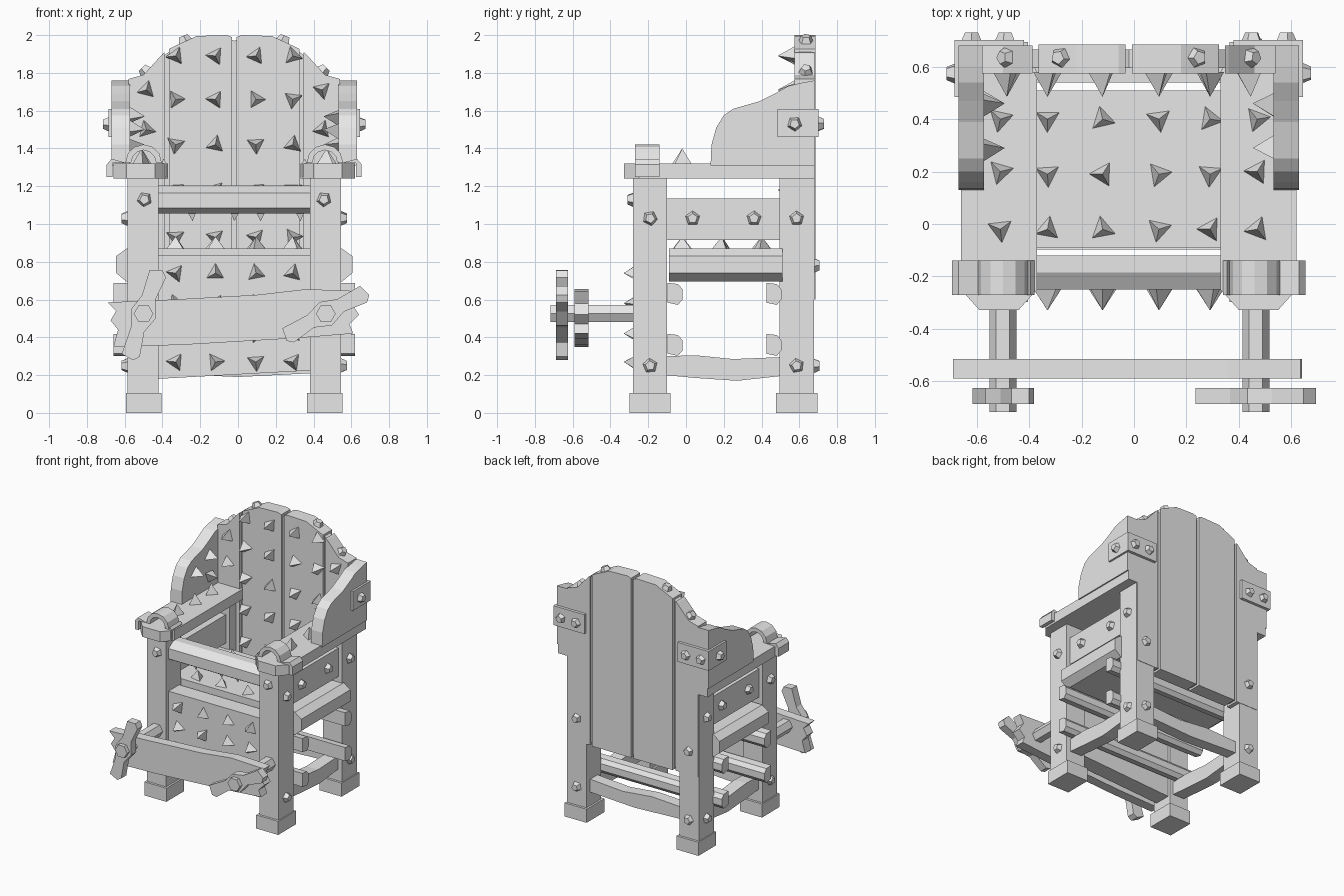
import bpy, bmesh, random
from math import cos, sin, pi, radians
from mathutils import Vector, Matrix

random.seed(4)
if "Cube" in bpy.data.objects:
    bpy.data.objects.remove(bpy.data.objects["Cube"])

grey = bpy.data.materials.new("plain grey")
grey.use_nodes = True
grey.diffuse_color = (0.8, 0.8, 0.8, 1)
grey.node_tree.nodes["Principled BSDF"].inputs["Base Color"].default_value = (0.8, 0.8, 0.8, 1)

CX = -0.02  # symmetry line of the chair body
SIDES = ((-1, "right"), (1, "left"))


def X(s, a):
    return CX + s * a


def finish(name, bm):
    bmesh.ops.recalc_face_normals(bm, faces=bm.faces)
    me = bpy.data.meshes.new(name)
    bm.to_mesh(me)
    bm.free()
    me.materials.append(grey)
    ob = bpy.data.objects.new(name, me)
    bpy.context.collection.objects.link(ob)
    return ob


def prism(name, axis, pts, lo, hi):
    """Extrude a 2D outline along an axis from lo to hi."""
    def place(p, t):
        return {"X": (t, p[0], p[1]), "Y": (p[0], t, p[1]), "Z": (p[0], p[1], t)}[axis]
    bm = bmesh.new()
    a = [bm.verts.new(place(p, lo)) for p in pts]
    b = [bm.verts.new(place(p, hi)) for p in pts]
    bm.faces.new(a)
    bm.faces.new(b)
    for i in range(len(pts)):
        j = (i + 1) % len(pts)
        bm.faces.new((a[i], a[j], b[j], b[i]))
    return finish(name, bm)


def box(name, x0, x1, y0, y1, z0, z1):
    return prism(name, "Z", [(x0, y0), (x1, y0), (x1, y1), (x0, y1)], z0, z1)


def cones(name, places, sides, r1, r2, depth):
    """One object holding cones that stand on each point along a direction."""
    bm = bmesh.new()
    for point, way in places:
        way = Vector(way).normalized()
        turn = way.to_track_quat("Z", "Y").to_matrix().to_4x4()
        roll = Matrix.Rotation(random.uniform(0, 2 * pi), 4, "Z")
        mat = Matrix.Translation(Vector(point) + way * (depth / 2 - 0.005)) @ turn @ roll
        bmesh.ops.create_cone(bm, cap_ends=True, segments=sides, radius1=r1,
                              radius2=r2, depth=depth, matrix=mat)
    return finish(name, bm)


def spikes(name, places, depth=0.095):
    return cones(name, places, 3, 0.055, 0, depth)


# Backrest planks under an arched top
ARCH = [(0, 1.985), (0.04, 2.0), (0.2, 1.995), (0.34, 1.93), (0.38, 1.9), (0.48, 1.79), (0.57, 1.765)]


def arch(a):
    for (a0, z0), (a1, z1) in zip(ARCH, ARCH[1:]):
        if a <= a1:
            return z0 + (z1 - z0) * (a - a0) / (a1 - a0)
    return ARCH[-1][1]


def plank(name, s, a0, a1, y0, y1, drop=0.0):
    stops = [a0] + [a for a, z in ARCH if a0 < a < a1] + [a1]
    top = [(X(s, a), arch(a) - drop) for a in stops]
    prism(name, "Y", top + [(X(s, a1), 0.6 + drop), (X(s, a0), 0.6 + drop)], y0, y1)


for s, side in SIDES:
    plank(f"{side}_inner_back_plank", s, 0.012, 0.345, 0.575, 0.685)
    plank(f"{side}_outer_back_plank", s, 0.368, 0.56, 0.575, 0.68)
    plank(f"{side}_back_core", s, 0, 0.55, 0.595, 0.665, 0.015)

# Legs, feet, side frames, armrests and wings, mirrored
WING = [(0.13, 1.31), (0.135, 1.42), (0.16, 1.51), (0.2, 1.575), (0.25, 1.61), (0.39, 1.65),
        (0.47, 1.69), (0.54, 1.73), (0.6, 1.745), (0.68, 1.76), (0.68, 1.31)]
bolts = []
for s, side in SIDES:
    for part, y0, y1, top in (("front", -0.28, -0.1, 1.24), ("rear", 0.495, 0.677, 1.3)):
        box(f"{side}_{part}_leg", X(s, 0.4), X(s, 0.565), y0, y1, 0.1, top)
        box(f"{side}_{part}_foot", X(s, 0.385), X(s, 0.573), y0 - 0.018, y1 + 0.018, 0, 0.105)
        for z in (0.25, 1.03):
            bolts.append(((X(s, 0.565), (y0 + y1) / 2, z), (s, 0, 0)))

    box(f"{side}_side_panel", X(s, 0.43), X(s, 0.535), -0.11, 0.5, 0.915, 1.135)
    bolts += [((X(s, 0.535), y, 1.03), (s, 0, 0)) for y in (0.035, 0.36)]
    prism(f"{side}_side_stretcher", "X",
          [(-0.11, 0.2), (0.05, 0.185), (0.27, 0.17), (0.5, 0.195), (0.5, 0.295), (0.25, 0.285),
           (0.05, 0.305), (-0.11, 0.3)], X(s, 0.43), X(s, 0.53))

    arm = [(0.35, 0.58), (0.35, -0.25), (0.42, -0.328), (0.57, -0.328), (0.64, -0.25), (0.64, 0.68), (0.4, 0.68)]
    prism(f"{side}_armrest", "Z", [(X(s, a), y) for a, y in arm], 1.24, 1.32)
    prism(f"{side}_wing", "X", WING, X(s, 0.553), X(s, 0.65))

    # Wrist strap: flanges around the armrest with a hollow arch
    def ring(r):
        return [(0.48 + r * cos(t * pi / 6), 1.325 + r * sin(t * pi / 6)) for t in range(7)]
    strap = ([(0.675, 1.25), (0.675, 1.315), (0.65, 1.345)] + ring(0.096)
             + [(0.375, 1.345), (0.36, 1.325), (0.36, 1.25), (0.38, 1.25), (0.38, 1.322)]
             + ring(0.066)[::-1] + [(0.645, 1.322), (0.645, 1.25)])
    prism(f"{side}_wrist_strap", "Y", [(X(s, a), z) for a, z in strap], -0.27, -0.14)

    # Corner bracket wrapping the rear edge
    corner = [(0.648, 0.485), (0.665, 0.485), (0.665, 0.702), (0.4, 0.702), (0.4, 0.678), (0.648, 0.678)]
    prism(f"{side}_corner_bracket", "Z", [(X(s, a), y) for a, y in corner], 1.46, 1.61)
    bolts += [((X(s, 0.665), 0.575, 1.53), (s, 0, 0)),
              ((X(s, 0.6), 0.7, 1.53), (0, 1, 0)), ((X(s, 0.47), 0.7, 1.53), (0, 1, 0)),
              ((X(s, 0.48), 0.677, 0.78), (0, 1, 0)), ((X(s, 0.48), 0.677, 0.25), (0, 1, 0)),
              ((X(s, 0.475), -0.28, 1.13), (0, -1, 0)),
              ((X(s, 0.26), 0.635, arch(0.26)), (s * 0.4, 0, 1)),
              ((X(s, 0.465), 0.635, arch(0.465)), (s, 0, 1))]
cones("bolts", bolts, 5, 0.042, 0.026, 0.036)

# Seat slab with chamfered ends, passing between the legs
seat = [(0.57, 0.695), (0.625, 0.74), (0.625, 0.83), (0.57, 0.87)]
prism("seat", "Y", [(X(1, a), z) for a, z in seat] + [(X(-1, a), z) for a, z in seat[::-1]], -0.09, 0.51)

# Cross rods beneath the seat
for y, part in ((-0.058, "front"), (0.465, "rear")):
    for z, level in ((0.36, "lower"), (0.63, "upper")):
        rod = [(y + 0.04 * u, z + 0.058 * v) for u, v in
               ((-1, -0.8), (0.4, -1), (1, -0.5), (1, 0.4), (0.4, 0.9), (-1, 1))]
        prism(f"{part}_{level}_rod", "X", rod, X(-1, 0.64), X(1, 0.64))

# Front calf panel, lap bar and rear stretcher
prism("front_panel", "Y", [(-0.43, 0.18), (0.39, 0.225), (0.39, 0.835), (-0.43, 0.835)], -0.25, -0.12)
prism("lap_bar", "X", [(-0.25, 1.085), (-0.25, 1.165), (-0.185, 1.205), (-0.12, 1.205),
                       (-0.12, 1.08), (-0.2, 1.055)], -0.43, 0.39)
prism("rear_stretcher", "Y", [(-0.43, 0.21), (0, 0.19), (0.39, 0.21), (0.39, 0.31), (0.1, 0.29),
                              (-0.15, 0.315), (-0.43, 0.3)], 0.54, 0.63)

# Leg clamp board with ragged ends
prism("clamp_board", "Y",
      [(-0.69, 0.585), (-0.645, 0.54), (-0.675, 0.49), (-0.635, 0.44), (-0.66, 0.35), (-0.3, 0.36),
       (0.3, 0.395), (0.61, 0.42), (0.59, 0.47), (0.64, 0.52), (0.6, 0.58), (0.635, 0.645),
       (0.36, 0.655), (0.1, 0.625), (-0.35, 0.6)], -0.59, -0.515)

# Screws with twisted handles
HANDLE = [(-0.25, -0.03), (-0.22, -0.055), (-0.09, -0.035), (0, -0.07), (0.09, -0.035), (0.22, -0.05),
          (0.25, -0.02), (0.23, 0.045), (0.09, 0.04), (0, 0.07), (-0.09, 0.04), (-0.24, 0.04)]
for x, angle, side in ((-0.5, radians(71), "right"), (0.465, radians(28), "left")):
    hexagon = [(x + 0.052 * cos(i * pi / 3), 0.525 + 0.052 * sin(i * pi / 3)) for i in range(6)]
    prism(f"{side}_screw", "Y", hexagon, -0.717, -0.27)
    c, d = cos(angle), sin(angle)
    prism(f"{side}_screw_handle", "Y", [(x + u * c - v * d, 0.525 + u * d + v * c) for u, v in HANDLE],
          -0.687, -0.625)

# Spikes on every inner surface
COLS = (-0.33, -0.12, 0.095, 0.29)
spikes("back_spikes", [((x, 0.575, z), (0, -1, 0)) for x in COLS for z in (0.93, 1.18, 1.42, 1.66, 1.89)]
       + [((X(s, 0.465), 0.575, z), (0, -1, 0)) for s, _ in SIDES for z in (1.5, 1.71)])
spikes("seat_spikes", [((x, y, 0.87), (0, 0, 1)) for x in COLS for y in (-0.02, 0.19, 0.4)], 0.07)
spikes("front_panel_spikes", [((x, -0.25, z), (0, -1, 0)) for x in COLS for z in (0.27, 0.42, 0.58, 0.74)], 0.085)
spikes("armrest_spikes", [((X(s, 0.49), y, 1.32), (0, 0, 1)) for s, _ in SIDES for y in (-0.02, 0.2, 0.4)], 0.085)
spikes("wing_spikes", [((X(s, 0.553), y, z), (-s, 0, 0)) for s, _ in SIDES
                       for y, z in ((0.29, 1.5), (0.46, 1.42), (0.46, 1.57))], 0.085)
cones("lap_bar_spikes", [((x, -0.17, 1.07), (0, 0, -1)) for x in (-0.24, -0.02, 0.12, 0.33)], 3, 0.035, 0, 0.06)
